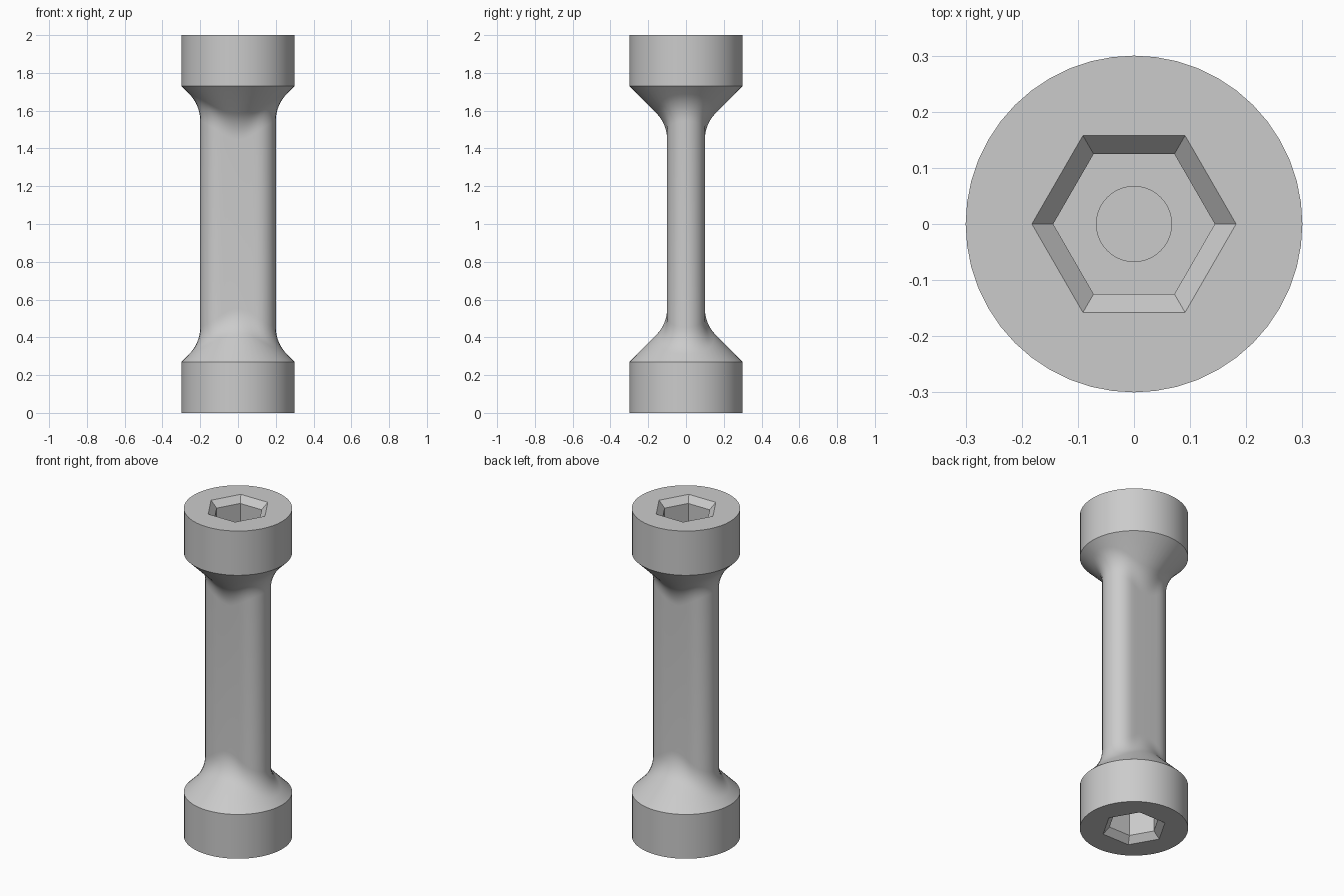
import bpy
import bmesh
from math import sin, cos, tan, pi, radians, hypot

SEGMENTS = 48
HEAD_R, HEAD_H, TOTAL = 0.30, 0.27, 2.0
BAR_X, BAR_Y = 0.20, 0.10        # half sizes of the rounded bar
FILLET = 0.20                    # blend between bar and cone

cube = bpy.data.objects.get("Cube")
if cube:
    bpy.data.objects.remove(cube, do_unlink=True)

grey = bpy.data.materials.new("plain_grey")
grey.use_nodes = True
colour = (0.6, 0.6, 0.6, 1.0)
grey.diffuse_color = colour
grey.node_tree.nodes["Principled BSDF"].inputs["Base Color"].default_value = colour


def loft(name, rings):
    """Closed solid through rings of equal point count."""
    bm = bmesh.new()
    loops = [[bm.verts.new(p) for p in ring] for ring in rings]
    for a, b in zip(loops, loops[1:]):
        for i in range(len(a)):
            j = (i + 1) % len(a)
            bm.faces.new((a[i], a[j], b[j], b[i]))
    bm.faces.new(loops[0][::-1])
    bm.faces.new(loops[-1])
    bmesh.ops.recalc_face_normals(bm, faces=bm.faces)
    mesh = bpy.data.meshes.new(name)
    bm.to_mesh(mesh)
    bm.free()
    mesh.materials.append(grey)
    obj = bpy.data.objects.new(name, mesh)
    bpy.context.collection.objects.link(obj)
    return obj


def ring(radius, z, count=SEGMENTS):
    return [(radius * cos(2 * pi * i / count), radius * sin(2 * pi * i / count), z)
            for i in range(count)]


def bar_radius(angle):
    """Distance from the axis to the outline of the round-ended bar."""
    c, s = abs(cos(angle)), abs(sin(angle))
    offset = BAR_X - BAR_Y
    if s * offset >= c * BAR_Y:
        return BAR_Y / s
    return offset * c + (BAR_Y ** 2 - (offset * s) ** 2) ** 0.5


def neck_ring(step, steps):
    """Ring on the fillet, from the cone (step 0) down to the bar."""
    points = []
    tangent = FILLET * tan(radians(22.5))
    for i in range(SEGMENTS):
        angle = 2 * pi * i / SEGMENTS
        r0 = bar_radius(angle)
        z_end = HEAD_H + (HEAD_R - r0) + tangent
        turn = radians(45) * (1 - step / steps)
        r = r0 + FILLET * (1 - cos(turn))
        points.append((r * cos(angle), r * sin(angle), z_end - FILLET * sin(turn)))
    return points


def flip(points):
    return [(x, y, TOTAL - z) for x, y, z in points]


# Body: round heads, conical necks blended into a flat bar
half = [ring(HEAD_R, 0), ring(HEAD_R, HEAD_H)] + [neck_ring(k, 8) for k in range(9)]
body = loft("double_headed_bar", half + [flip(r) for r in reversed(half)])

# Sockets: chamfered hexagon with a round blind hole at its floor
hexagon = [ring(0.222, -0.04, 6), ring(0.144, 0.038, 6), ring(0.144, 0.20, 6)]
hole = [ring(0.067, 0.15, 40), ring(0.067, 0.45, 40)]
cutters = []
for end, place in (("bottom", lambda p: p), ("top", flip)):
    for part, rings in (("hex_socket", hexagon), ("hole", hole)):
        cutter = loft(end + "_" + part + "_cutter", [place(r) for r in rings])
        cutter.hide_render = True
        cutters.append(cutter)
        mod = body.modifiers.new(cutter.name, "BOOLEAN")
        mod.operation = "DIFFERENCE"
        mod.solver = "EXACT"
        mod.object = cutter

bpy.ops.object.select_all(action="DESELECT")
body.select_set(True)
bpy.context.view_layer.objects.active = body
for mod in list(body.modifiers):
    bpy.ops.object.modifier_apply(modifier=mod.name)
for cutter in cutters:
    bpy.data.objects.remove(cutter, do_unlink=True)

# Smooth bar and necks, crisp sockets and rims
bpy.ops.object.shade_smooth_by_angle(angle=radians(30))
